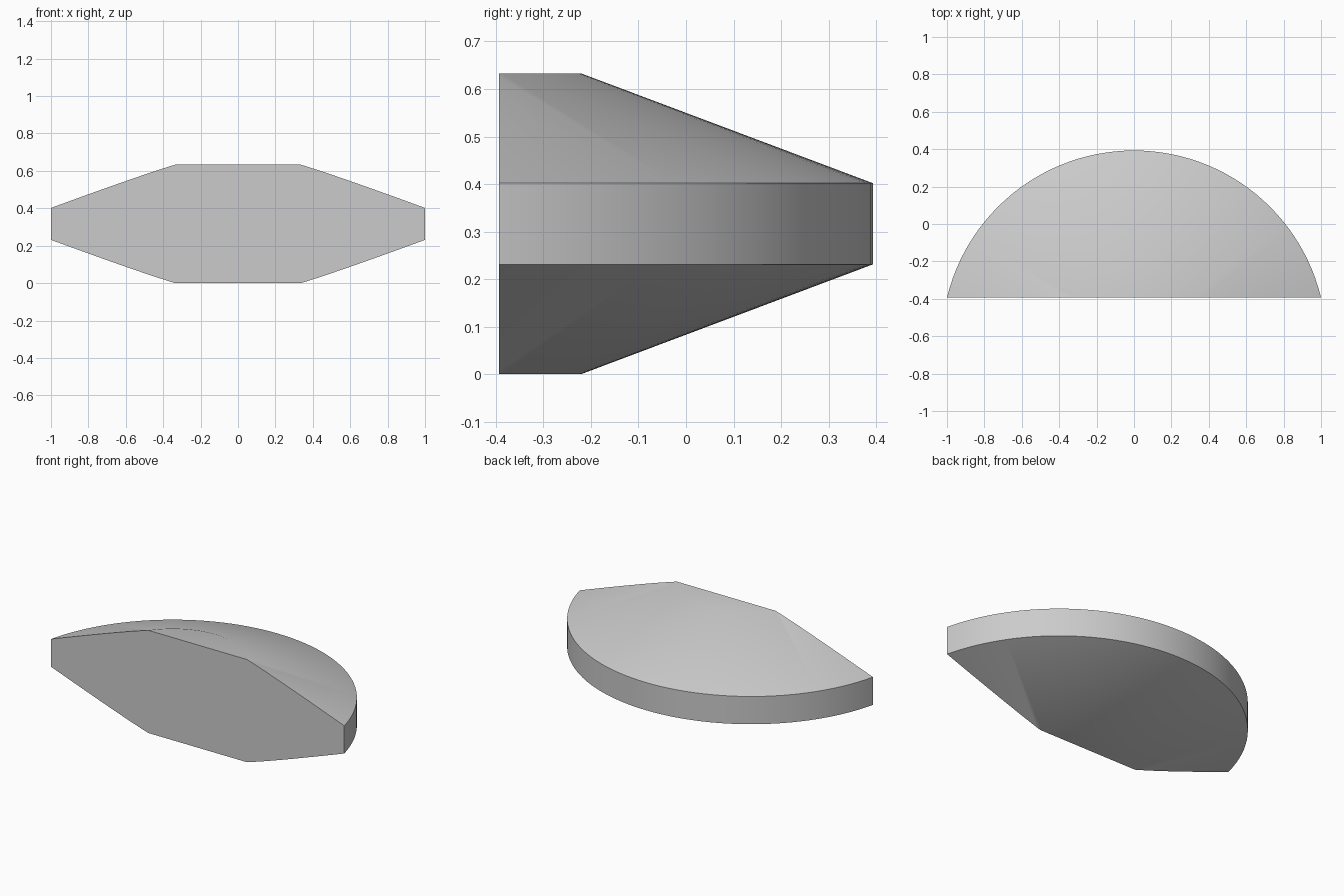
import bpy, bmesh, math
from mathutils import Matrix

old = bpy.data.objects.get("Cube")
if old:
    bpy.data.objects.remove(old, do_unlink=True)

# Plain grey material
grey = bpy.data.materials.new("light grey")
grey.use_nodes = True
colour = (0.6, 0.6, 0.6, 1.0)
grey.diffuse_color = colour
grey.node_tree.nodes["Principled BSDF"].inputs["Base Color"].default_value = colour

# Disc profile (radius, height), centre of rotation and cutting plane
CENTRE_Y, FRONT_Y, SEGMENTS = -0.636, -0.393, 128
profile = [(0.415, 0.0), (1.029, 0.231), (1.029, 0.402), (0.415, 0.633)]

bm = bmesh.new()
rings = []
for radius, height in profile:
    place = Matrix.Translation((0, CENTRE_Y, height))
    ring = bmesh.ops.create_circle(bm, segments=SEGMENTS, radius=radius, matrix=place)
    rings.append(ring["verts"])

# Bevelled sides and rim between the rings, then flat caps
for low, high in zip(rings, rings[1:]):
    for i in range(SEGMENTS):
        j = (i + 1) % SEGMENTS
        bm.faces.new((low[i], low[j], high[j], high[i]))
bm.faces.new(rings[0])
bm.faces.new(rings[-1])

# Slice the disc and close the flat front
cut = bmesh.ops.bisect_plane(
    bm, geom=bm.verts[:] + bm.edges[:] + bm.faces[:],
    plane_co=(0, FRONT_Y, 0), plane_no=(0, -1, 0), clear_outer=True)
edges = [e for e in cut["geom_cut"] if isinstance(e, bmesh.types.BMEdge)]
bmesh.ops.holes_fill(bm, edges=edges, sides=0)
bmesh.ops.recalc_face_normals(bm, faces=bm.faces[:])

mesh = bpy.data.meshes.new("bevelled_disc_segment")
bm.to_mesh(mesh)
bm.free()
mesh.materials.append(grey)
segment = bpy.data.objects.new("bevelled_disc_segment", mesh)
bpy.context.collection.objects.link(segment)

# Smooth curves with crisp rim and front edges
bpy.ops.object.select_all(action='DESELECT')
segment.select_set(True)
bpy.context.view_layer.objects.active = segment
bpy.ops.object.shade_smooth_by_angle(angle=math.radians(30))
